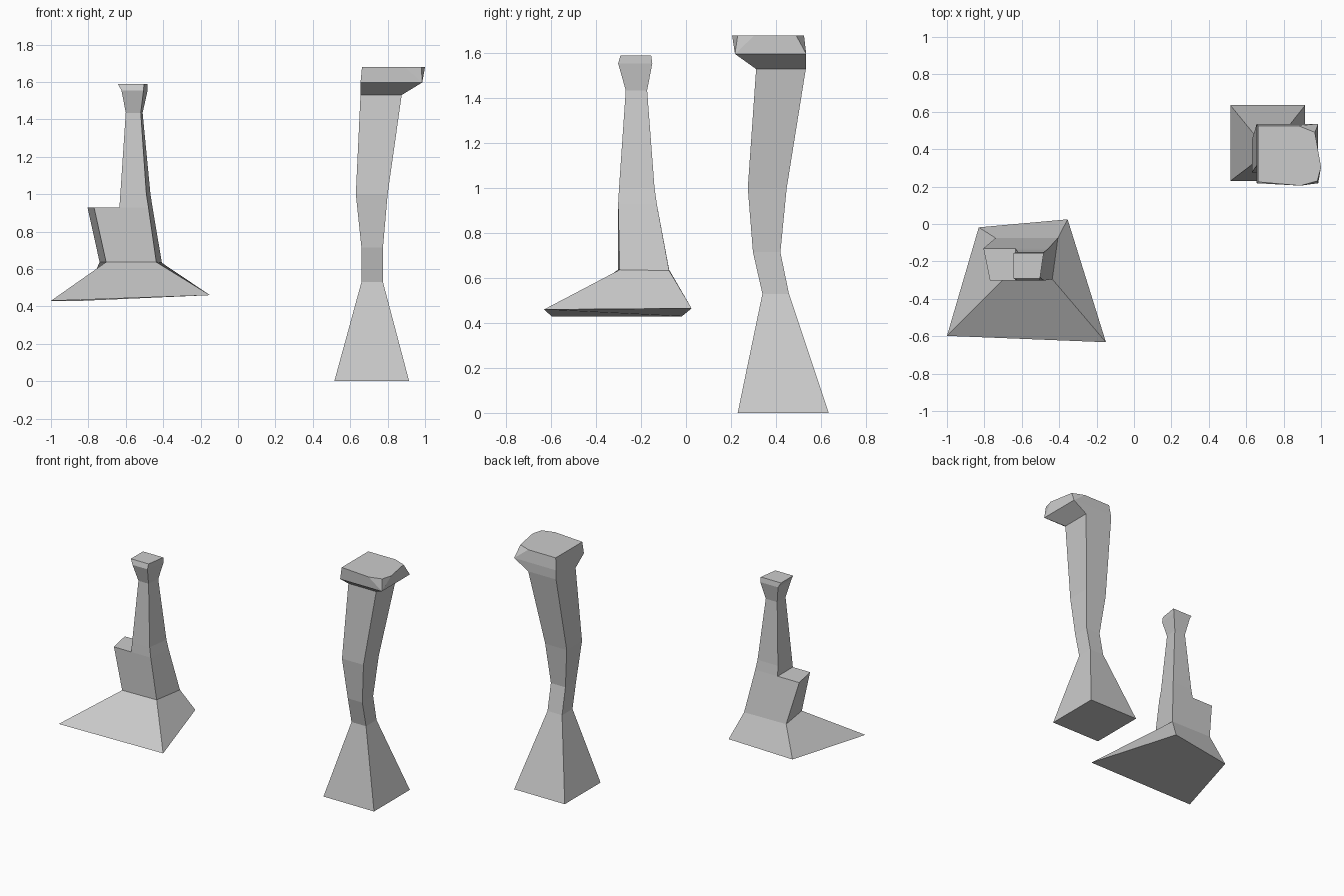
import bpy, bmesh


def ring(z, x0, x1, y0, y1):
    """Rectangular section: front left, front right, back right, back left."""
    return [(x0, y0, z), (x1, y0, z), (x1, y1, z), (x0, y1, z)]


def loft(name, rings):
    """Skin equal-length sections, cap both ends, merge doubled corners."""
    bm = bmesh.new()
    loops = [[bm.verts.new(p) for p in r] for r in rings]
    n = len(loops[0])
    for a, b in zip(loops, loops[1:]):
        for i in range(n):
            j = (i + 1) % n
            bm.faces.new((a[i], a[j], b[j], b[i]))
    bm.faces.new(loops[0][::-1])
    bm.faces.new(loops[-1])
    bmesh.ops.remove_doubles(bm, verts=bm.verts, dist=1e-4)
    bmesh.ops.dissolve_degenerate(bm, edges=bm.edges, dist=1e-4)
    bmesh.ops.recalc_face_normals(bm, faces=bm.faces)
    mesh = bpy.data.meshes.new(name)
    bm.to_mesh(mesh)
    bm.free()
    obj = bpy.data.objects.new(name, mesh)
    bpy.context.collection.objects.link(obj)
    return obj


# Tall column with flared foot and overhanging head
sections = [
    ring(0.00, 0.515, 0.915, 0.23, 0.635),
    ring(0.53, 0.66, 0.775, 0.34, 0.458),
    ring(0.715, 0.66, 0.775, 0.298, 0.42),
    ring(1.00, 0.63, 0.80, 0.275, 0.448),
    ring(1.53, 0.655, 0.875, 0.312, 0.533),
    ring(1.597, 0.655, 0.985, 0.218, 0.535),
]
# Right-hand corners are repeated so they fan out to the chamfered top
corners = (0, 1, 1, 1, 2, 2, 3)
head_top = [(0.663, 0.225), (0.89, 0.205), (0.98, 0.23), (1.0, 0.305),
            (0.967, 0.49), (0.88, 0.525), (0.663, 0.525)]
loft("tall_column", [[s[i] for i in corners] for s in sections]
     + [[(x, y, 1.68) for x, y in head_top]])

# Floating tower: skewed wide base, stepped ledge, narrow neck and small head
loft("stepped_tower", [
    [(-1.0, -0.598, 0.43), (-0.15, -0.632, 0.46),
     (-0.355, 0.025, 0.465), (-0.83, -0.018, 0.43)],
    [(-0.705, -0.302, 0.637), (-0.437, -0.295, 0.637),
     (-0.407, -0.075, 0.633), (-0.74, -0.075, 0.637)],
    [(-0.77, -0.302, 0.93), (-0.479, -0.302, 0.93),
     (-0.457, -0.13, 0.93), (-0.805, -0.13, 0.93)],
    [(-0.634, -0.302, 0.93), (-0.479, -0.302, 0.93),
     (-0.457, -0.13, 0.93), (-0.634, -0.13, 0.93)],
    [(-0.629, -0.298, 1.0), (-0.49, -0.298, 1.0),
     (-0.468, -0.14, 1.0), (-0.629, -0.14, 1.0)],
    [(-0.60, -0.268, 1.435), (-0.52, -0.268, 1.435),
     (-0.51, -0.173, 1.435), (-0.60, -0.173, 1.435)],
    [(-0.623, -0.302, 1.555), (-0.505, -0.302, 1.555),
     (-0.483, -0.15, 1.555), (-0.623, -0.15, 1.555)],
    [(-0.643, -0.292, 1.59), (-0.503, -0.292, 1.59),
     (-0.483, -0.155, 1.59), (-0.643, -0.155, 1.59)],
])
